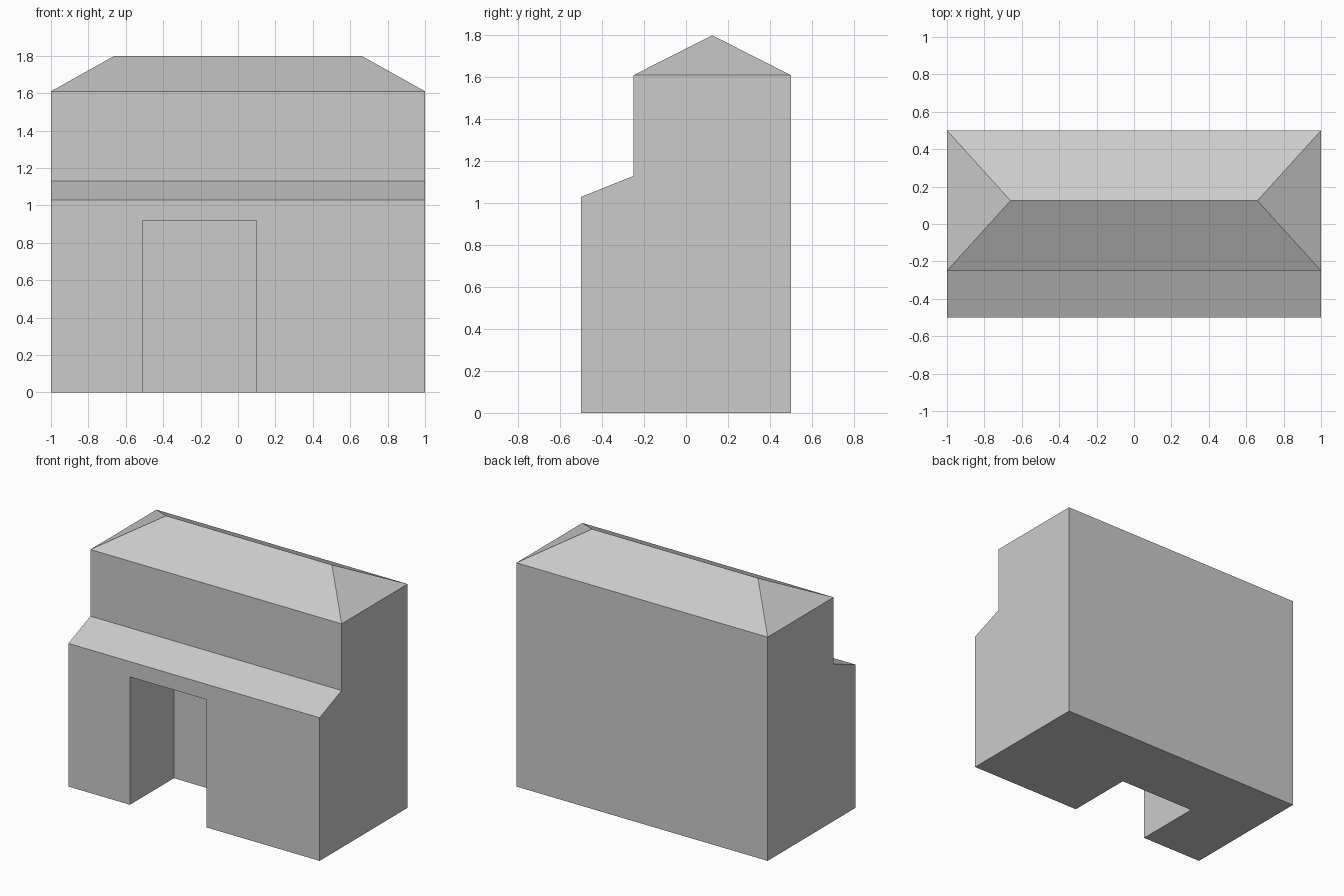
import bpy, bmesh

if "Cube" in bpy.data.objects:
    bpy.data.objects.remove(bpy.data.objects["Cube"])

# Side profile (y, z) of the building, running through the roof ridge
PROFILE = [(-0.5, 0), (0.5, 0), (0.5, 1.61), (0.125, 1.80),
           (-0.25, 1.61), (-0.25, 1.13), (-0.5, 1.03)]
RIDGE, EAVES = 3, (2, 4)
HALF_WIDTH, HALF_RIDGE = 1.0, 0.66

# House body: two end sections, ridge pulled in to form the hips
bm = bmesh.new()
ends = []
for side in (-1, 1):
    ends.append([bm.verts.new((side * (HALF_RIDGE if i == RIDGE else HALF_WIDTH), y, z))
                 for i, (y, z) in enumerate(PROFILE)])
for end in ends:
    bm.faces.new([v for i, v in enumerate(end) if i != RIDGE])   # gable wall
    bm.faces.new([end[EAVES[0]], end[RIDGE], end[EAVES[1]]])     # roof hip
left, right = ends
for i in range(len(PROFILE)):
    j = (i + 1) % len(PROFILE)
    bm.faces.new((left[i], left[j], right[j], right[i]))
bmesh.ops.recalc_face_normals(bm, faces=bm.faces)
mesh = bpy.data.meshes.new("house")
bm.to_mesh(mesh)
bm.free()
house = bpy.data.objects.new("house", mesh)
bpy.context.collection.objects.link(house)

# Doorway recess, from x -0.51 to 0.10, 0.5 deep and 0.92 high
bpy.ops.mesh.primitive_cube_add(size=1, location=(-0.205, -0.3, 0.41))
cutter = bpy.context.object
cutter.name = "doorway_cutter"
cutter.scale = (0.61, 0.6, 1.02)
cutter.hide_render = True

cut = house.modifiers.new("doorway", 'BOOLEAN')
cut.operation = 'DIFFERENCE'
cut.solver = 'EXACT'
cut.object = cutter
bpy.context.view_layer.objects.active = house
bpy.ops.object.modifier_apply(modifier=cut.name)
bpy.data.objects.remove(cutter)
